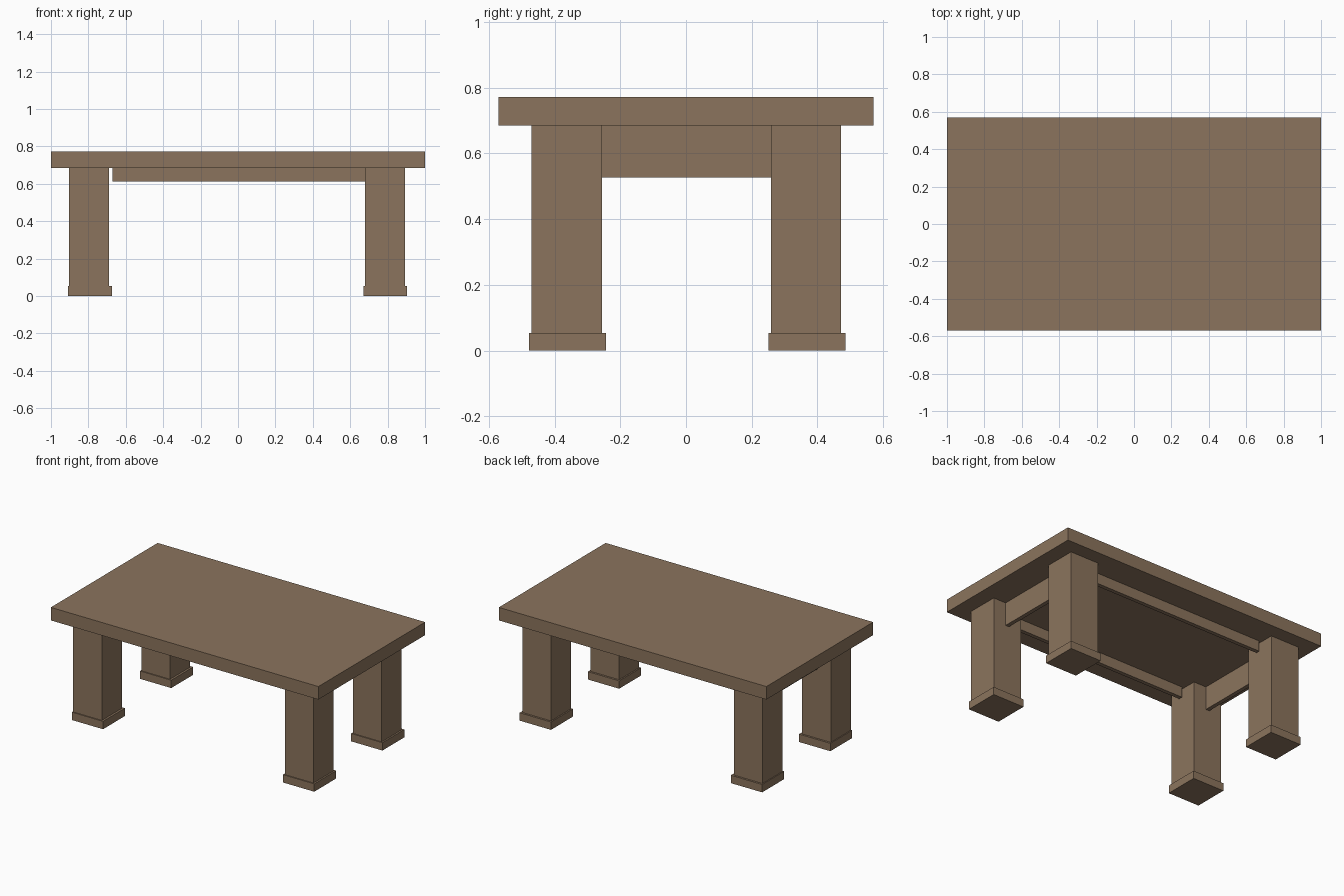
import bpy

if "Cube" in bpy.data.objects:
    bpy.data.objects.remove(bpy.data.objects["Cube"])

wood = bpy.data.materials.new("wood")
wood.diffuse_color = (0.26, 0.175, 0.11, 1)
wood.use_nodes = True
wood.node_tree.nodes["Principled BSDF"].inputs["Base Color"].default_value = wood.diffuse_color


def box(name, x, y, z):
    """Box spanning the (min, max) range on each axis."""
    bpy.ops.mesh.primitive_cube_add(size=1, location=[(a + b) / 2 for a, b in (x, y, z)])
    ob = bpy.context.object
    ob.name = name
    ob.scale = [b - a for a, b in (x, y, z)]
    bpy.ops.object.transform_apply(location=False, rotation=False, scale=True)
    ob.data.materials.append(wood)


def around(c, w):
    return (c - w / 2, c + w / 2)


TOP, UNDER, FOOT = 0.772, 0.684, 0.053
LEG_W, FOOT_W, RAIL_W = 0.214, 0.234, 0.027

# Table top
box("table_top", (-1, 1), (-0.57, 0.57), (UNDER, TOP))

# Legs with wider feet
for xs, lx, fx in (("left", -0.796, -0.792), ("right", 0.786, 0.787)):
    for ys, ly, fy in (("front", -0.363, -0.360), ("back", 0.365, 0.368)):
        box(f"{ys}_{xs}_leg", around(lx, LEG_W), around(ly, LEG_W), (FOOT, UNDER))
        box(f"{ys}_{xs}_foot", around(fx, FOOT_W), around(fy, FOOT_W), (0, FOOT))
    # Deep rail across each end
    box(f"{xs}_end_rail", around(lx, RAIL_W), (-0.257, 0.259), (0.527, UNDER))

# Shallow long rails
for name, y in (("front", -0.363), ("back", 0.364)):
    box(f"{name}_long_rail", (-0.672, 0.692), around(y, RAIL_W), (0.613, UNDER))
